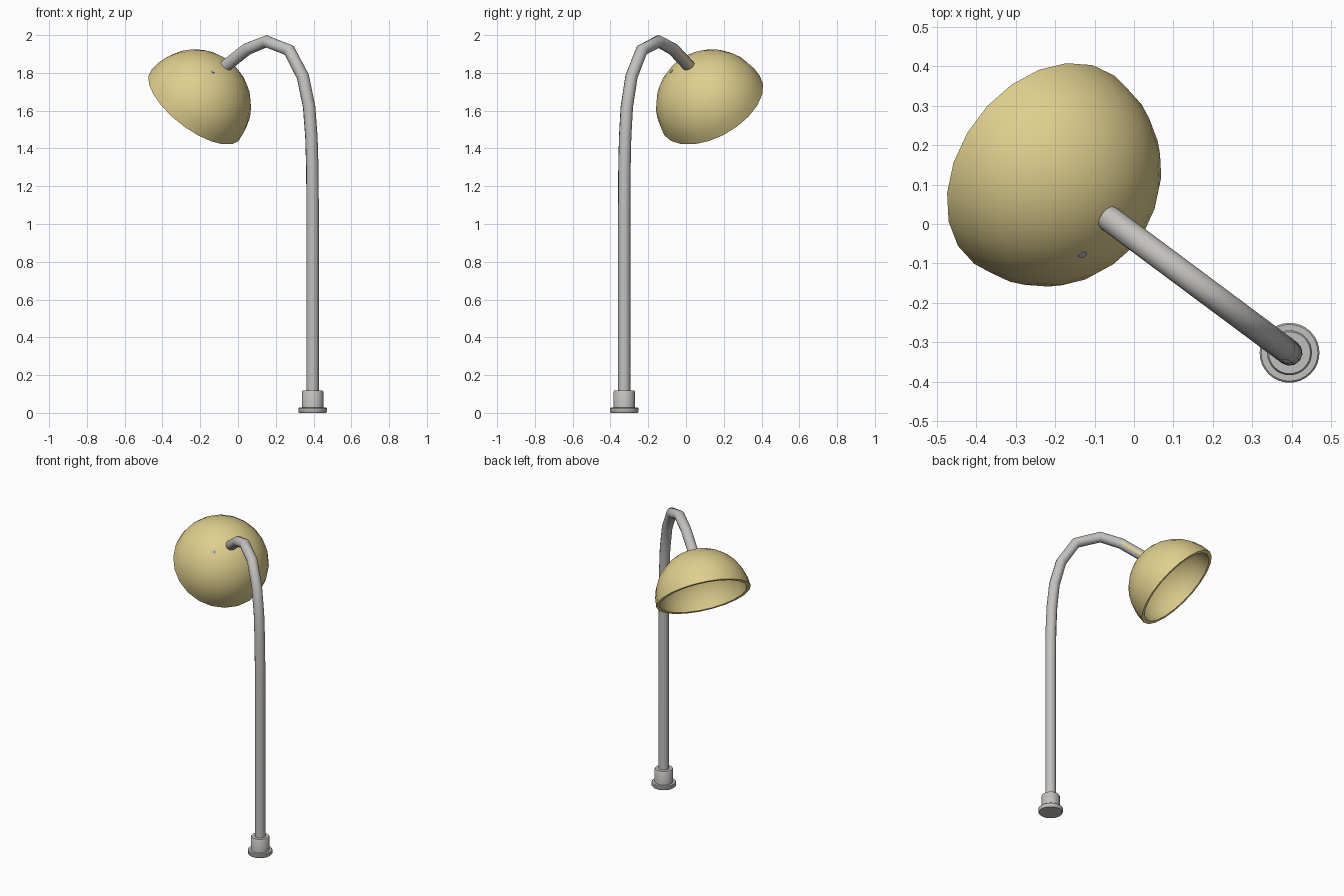
import bpy, bmesh, math
from mathutils import Vector, Matrix

cube = bpy.data.objects.get("Cube")
if cube:
    bpy.data.objects.remove(cube, do_unlink=True)


def material(name, rgb):
    m = bpy.data.materials.new(name)
    m.use_nodes = True
    m.diffuse_color = (*rgb, 1)
    m.node_tree.nodes["Principled BSDF"].inputs["Base Color"].default_value = (*rgb, 1)
    return m


metal = material("grey metal", (0.54, 0.53, 0.52))
cream = material("warm yellow", (0.74, 0.62, 0.27))
pale = material("pale blue grey", (0.5, 0.5, 0.58))


def skin(name, rings, mat, angle=40):
    """Join rings of points into one closed smooth-shaded object."""
    bm = bmesh.new()
    loops = [[bm.verts.new(p) for p in ring] for ring in rings]
    n = len(loops[0])
    for a, b in zip(loops, loops[1:]):
        for i in range(n):
            j = (i + 1) % n
            bm.faces.new((a[i], a[j], b[j], b[i]))
    for loop in (loops[0], loops[-1]):
        if (loop[0].co - loop[1].co).length > 1e-5:
            bm.faces.new(loop)
    bmesh.ops.remove_doubles(bm, verts=bm.verts, dist=1e-5)
    bmesh.ops.recalc_face_normals(bm, faces=bm.faces)
    mesh = bpy.data.meshes.new(name)
    bm.to_mesh(mesh)
    bm.free()
    mesh.materials.append(mat)
    obj = bpy.data.objects.new(name, mesh)
    bpy.context.collection.objects.link(obj)
    bpy.ops.object.select_all(action="DESELECT")
    bpy.context.view_layer.objects.active = obj
    obj.select_set(True)
    bpy.ops.object.shade_smooth_by_angle(angle=math.radians(angle))
    return obj


def lathe(name, profile, sides, mat, origin, axis=Vector((0, 0, 1))):
    """Turn (radius, height) points around an axis."""
    m = Matrix.Translation(origin) @ axis.to_track_quat("Z", "Y").to_matrix().to_4x4()
    turns = [2 * math.pi * i / sides for i in range(sides)]
    rings = [[m @ Vector((r * math.cos(t), r * math.sin(t), h)) for t in turns]
             for r, h in profile]
    return skin(name, rings, mat)


foot = Vector((0.395, -0.327, 0))
reach = Vector((-0.802, 0.597, 0)).normalized()
side = Vector((0, 0, 1)).cross(reach)

# Base flange and collar
lathe("base_flange", [(0.071, 0), (0.076, 0.006), (0.076, 0.024), (0.072, 0.028)],
      32, metal, foot)
lathe("base_collar", [(0.057, 0.02), (0.057, 0.112), (0.053, 0.118)], 32, metal, foot)

# Pole curving over into the arm, as (reach, height)
path = [(0, 0.1), (0, 1.1), (0.002, 1.3), (0.008, 1.46), (0.023, 1.62),
        (0.064, 1.78), (0.155, 1.92), (0.305, 1.967), (0.435, 1.925), (0.575, 1.836)]
points = [foot + reach * s + Vector((0, 0, z)) for s, z in path]
rings = []
for i, p in enumerate(points):
    tangent = (points[min(i + 1, len(points) - 1)] - points[max(i - 1, 0)]).normalized()
    across = side.cross(tangent)
    turns = [2 * math.pi * k / 12 for k in range(12)]
    rings.append([p + 0.033 * (side * math.cos(t) + across * math.sin(t)) for t in turns])
pole = skin("curved_pole", rings, metal)

# One coloured facet on the lower side of the arm tip
pole.data.materials.append(cream)
tip = [f for f in pole.data.polygons
       if f.center.z > 1.8 and (f.center - foot).dot(reach) > 0.45 and len(f.vertices) == 4]
look = -side * 0.9 + Vector((0, 0, -0.5))
if tip:
    max(tip, key=lambda f: f.normal.dot(look)).material_index = 1

# Hollow half-sphere shade hanging from the arm tip
centre = Vector((-0.228, 0.138, 1.627))
axis = Vector((0.556, -0.414, 0.72)).normalized()
steps = [math.pi / 2 * i / 8 for i in range(9)]
outer = [(0.298 * math.sin(a), 0.298 * math.cos(a)) for a in steps]
inner = [(0.275 * math.sin(a), 0.275 * math.cos(a)) for a in reversed(steps)]
lathe("lamp_shade", outer + inner, 22, cream, centre, axis)

# Small stud on the outside of the shade
stud_way = Vector((0.098, -0.218, 0.183)).normalized()
lathe("shade_stud", [(0.011, -0.004), (0.011, 0.004)], 8, pale,
      centre + stud_way * 0.296, stud_way)
